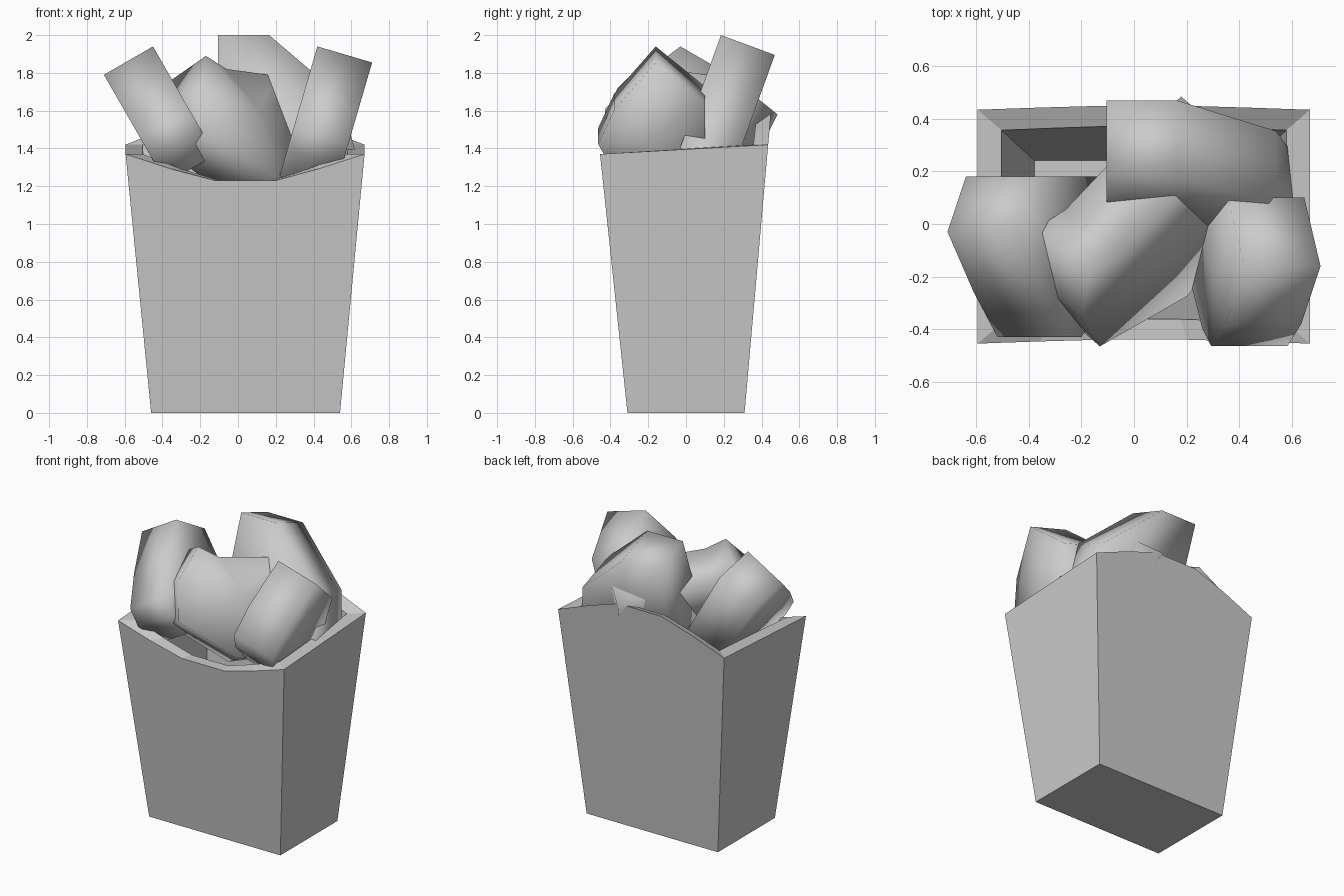
import bpy, bmesh
from mathutils import Vector

if "Cube" in bpy.data.objects:
    bpy.data.objects.remove(bpy.data.objects["Cube"])


def make_object(name, bm):
    bmesh.ops.recalc_face_normals(bm, faces=bm.faces[:])
    me = bpy.data.meshes.new(name)
    bm.to_mesh(me)
    bm.free()
    ob = bpy.data.objects.new(name, me)
    bpy.context.collection.objects.link(ob)
    return ob


# Carton: tapered walls with a dipped front rim and a raised back rim
XS = (-0.595, -0.36, -0.12, 0.2, 0.43, 0.67)
DIP = (0, 0.55, 1, 1, 0.55, 0)


def shell(bm, inset_x, inset_y, floor_z, drop):
    mid = 0.0375

    def ring_x(x):
        return mid + (x - mid) * (0.6325 - inset_x) / 0.6325

    front, back = [], []
    for x, d in zip(XS, DIP):
        z = 1.37 - 0.14 * d
        front.append(bm.verts.new((ring_x(x), -(0.31 + 0.106 * z - inset_y), z)))
        z = 1.42 + 0.17 * d
        back.append(bm.verts.new((ring_x(x), 0.31 + 0.088 * z - inset_y, z - drop * d)))
    t = 0.096 * floor_z
    xl, xr, yb = -0.46 - t + inset_x, 0.54 + t - inset_x, 0.31 + t - inset_y
    fl, fr, br, bl = [bm.verts.new((x, y, floor_z)) for x, y in
                      ((xl, -yb), (xr, -yb), (xr, yb), (xl, yb))]
    bm.faces.new([fl, fr] + front[::-1])
    bm.faces.new([bl, br] + back[::-1])
    bm.faces.new((fl, bl, back[0], front[0]))
    bm.faces.new((fr, br, back[-1], front[-1]))
    bm.faces.new((fl, fr, br, bl))
    return front + back[::-1]


bm = bmesh.new()
outer = shell(bm, 0, 0, 0, 0)
inner = shell(bm, 0.09, 0.078, 0.1, 0.03)
for i in range(12):
    j = (i + 1) % 12
    bm.faces.new((outer[i], outer[j], inner[j], inner[i]))
make_object("carton", bm)


# Chunks: flat outlines given thickness, with soft shading
def chunk(name, points, thickness):
    bm = bmesh.new()
    pts = [Vector(p) for p in points]
    off = Vector(thickness)
    a = [bm.verts.new(p) for p in pts]
    b = [bm.verts.new(p + off) for p in pts]
    mid = sum(pts, Vector()) / len(pts)
    ca, cb = bm.verts.new(mid), bm.verts.new(mid + off)
    for i in range(len(a)):
        j = (i + 1) % len(a)
        bm.faces.new((a[i], a[j], b[j], b[i]))
        bm.faces.new((a[j], a[i], ca))
        bm.faces.new((b[i], b[j], cb))
    ob = make_object(name, bm)
    for p in ob.data.polygons:
        p.use_smooth = True


# Left chunk: outline in (y, distance down its tilt)
left = ((0.18, 0.14), (-0.03, 0), (-0.26, 0.2), (-0.43, 0.38),
        (-0.43, 0.5), (-0.3, 0.66), (0.18, 0.66))
chunk("left_chunk", [(-0.71 + 0.5 * s, y, 1.79 - 0.87 * s) for y, s in left],
      (0.26, 0, 0.15))

# Right chunk
right = ((0.1, 0.22), (-0.16, 0), (-0.38, 0.26), (-0.465, 0.45),
         (-0.4, 0.57), (-0.2, 0.75), (0.1, 0.75))
chunk("right_chunk", [(0.42 - 0.28 * s, y, 1.94 - 0.96 * s) for y, s in right],
      (0.29, 0, -0.085))

# Back chunk: outline in (x, distance down its tilt)
back = ((-0.105, 0), (0.165, 0), (0.54, 0.34), (0.62, 0.65),
        (0.6, 0.8), (0.3, 0.8), (-0.105, 0.6))
chunk("back_chunk", [(x, 0.185 - 0.34 * s, 2.0 - 0.94 * s) for x, s in back],
      (0, 0.285, -0.105))

# Centre chunk: outline in (x, z) on a slanted plane
centre = ((-0.17, 1.89), (-0.06, 1.82), (0.2, 1.785), (0.38, 1.72), (0.45, 1.45),
          (0.35, 1.25), (0.2, 1.25), (-0.13, 1.49), (-0.2, 1.72))
chunk("centre_chunk",
      [(x, -0.19 + (0.167 * (x + 0.17) + 0.116 * (z - 1.89)) / 0.144, z) for x, z in centre],
      (-0.2, 0.174, -0.14))
